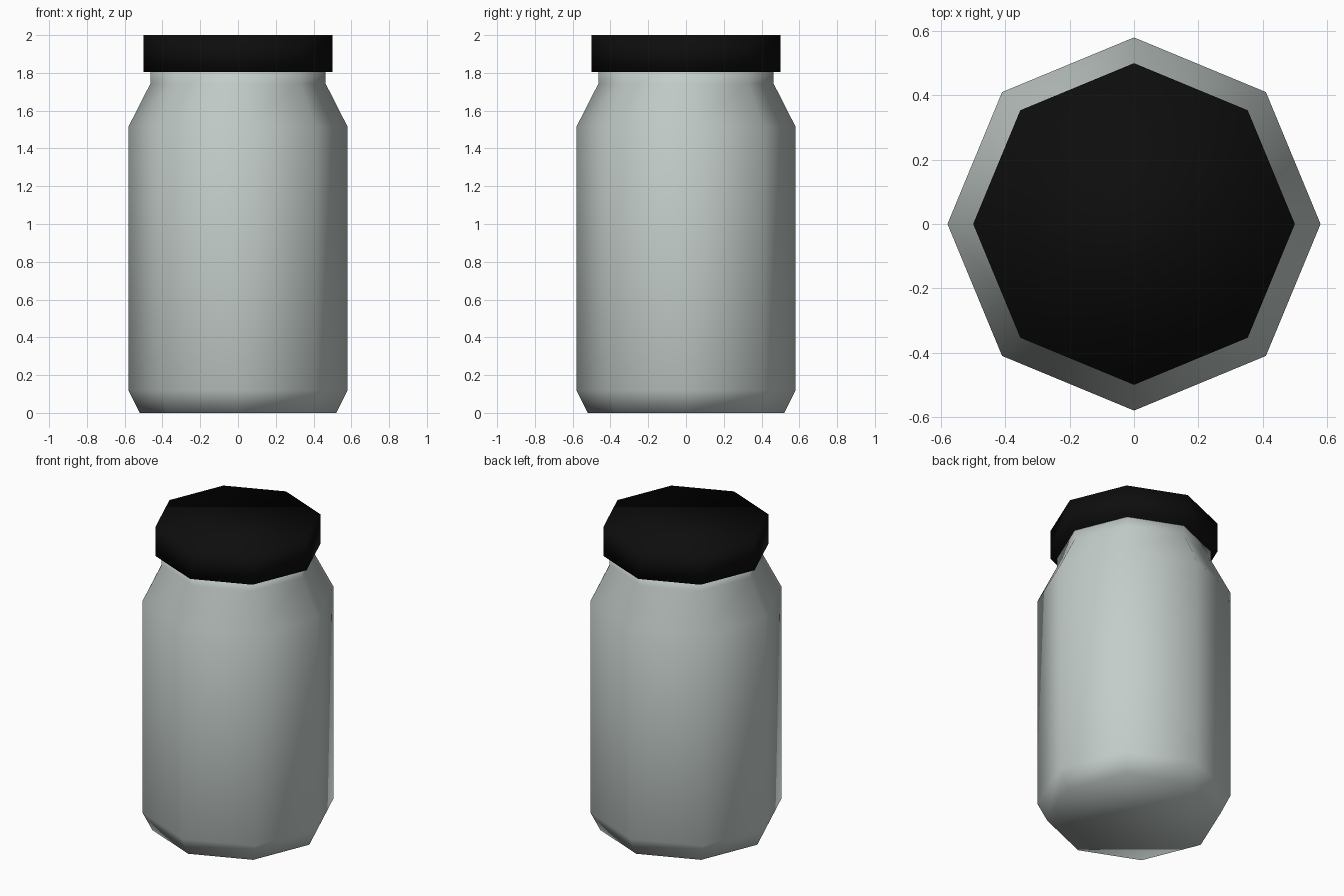
import bpy, bmesh, math

if "Cube" in bpy.data.objects:
    bpy.data.objects.remove(bpy.data.objects["Cube"])

SIDES = 8


def material(name, rgb):
    m = bpy.data.materials.new(name)
    m.diffuse_color = (*rgb, 1.0)
    m.use_nodes = True
    m.node_tree.nodes["Principled BSDF"].inputs["Base Color"].default_value = m.diffuse_color
    return m


def lathe(name, profile, mat):
    """Closed eight-sided solid from (radius, height) pairs."""
    bm = bmesh.new()
    rings = []
    for r, z in profile:
        rings.append([bm.verts.new((r * math.cos(math.tau * i / SIDES),
                                    r * math.sin(math.tau * i / SIDES), z))
                      for i in range(SIDES)])
    for low, high in zip(rings, rings[1:]):
        for i in range(SIDES):
            j = (i + 1) % SIDES
            bm.faces.new((low[i], low[j], high[j], high[i]))
    bm.faces.new(rings[0][::-1])
    bm.faces.new(rings[-1])
    for f in bm.faces:
        f.smooth = True
    me = bpy.data.meshes.new(name)
    bm.to_mesh(me)
    bm.free()
    me.materials.append(mat)
    ob = bpy.data.objects.new(name, me)
    bpy.context.collection.objects.link(ob)
    return ob


glass = material("pale grey green glass", (0.55, 0.61, 0.59))
black = material("black lid", (0.004, 0.004, 0.004))

# Jar body with chamfered base, sloped shoulder and short neck
lathe("jar_body", [(0.52, 0), (0.58, 0.12), (0.58, 1.515),
                   (0.463, 1.745), (0.463, 1.81)], glass)

# Screw lid
lathe("lid", [(0.5, 1.805), (0.5, 2.0)], black)
